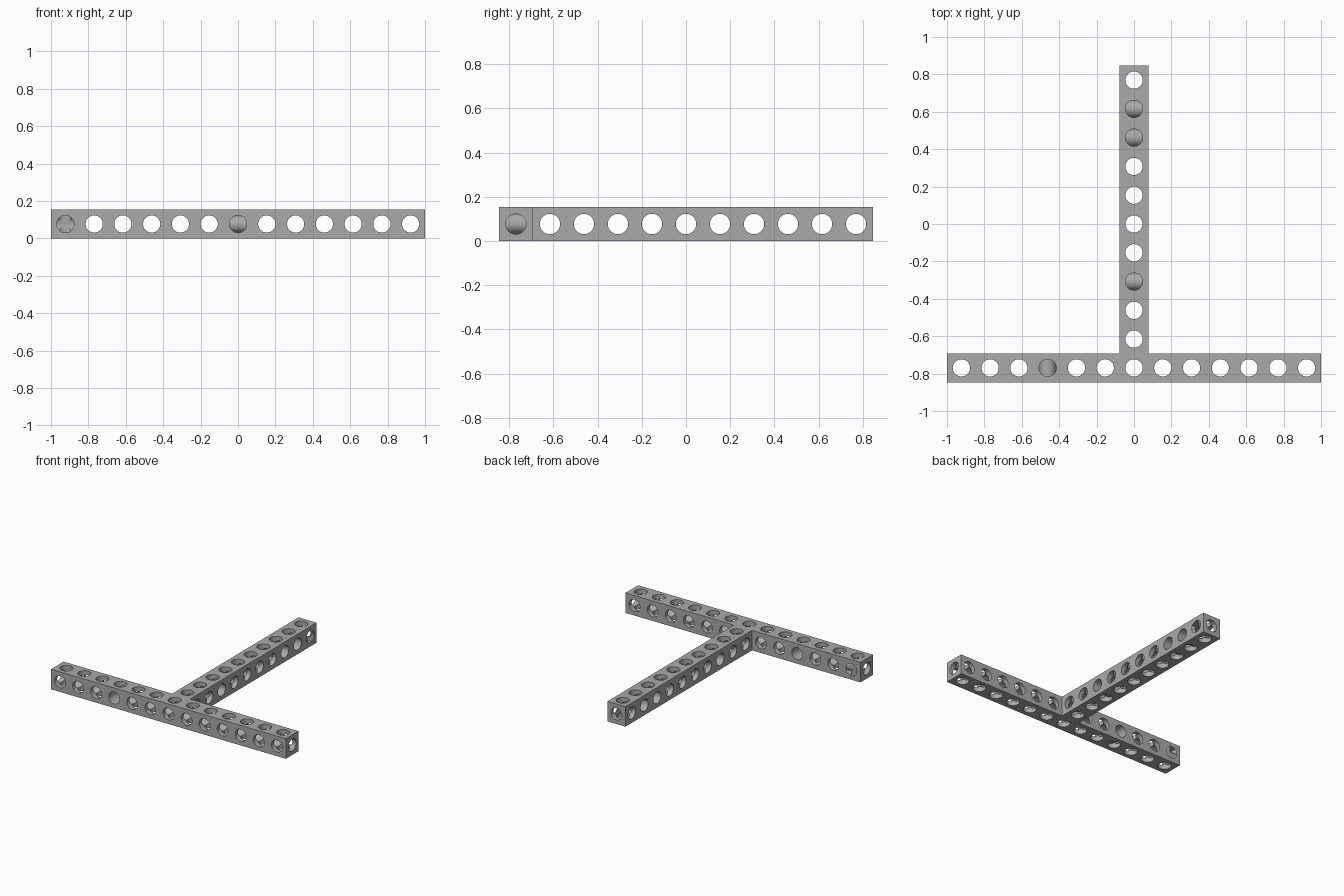
import bpy
import bmesh
from mathutils import Matrix, Vector

cube = bpy.data.objects.get("Cube")
if cube:
    bpy.data.objects.remove(cube, do_unlink=True)

BAR_CELLS, DEPTH_CELLS = 13, 11
CELL = 2 / BAR_CELLS
HALF = CELL / 2
RADIUS = 0.3 * CELL
Y_END = DEPTH_CELLS * HALF
BAR_Y = -Y_END + HALF          # centre line of the cross bar
AXIS_ROT = {"X": Matrix.Rotation(1.5707963, 4, "Y"),
            "Y": Matrix.Rotation(1.5707963, 4, "X"),
            "Z": Matrix.Identity(4)}

grey = bpy.data.materials.new("grey")
grey.use_nodes = True
colour = (0.4, 0.4, 0.4, 1)
grey.diffuse_color = colour
grey.node_tree.nodes["Principled BSDF"].inputs["Base Color"].default_value = colour


def make_object(name, bm):
    mesh = bpy.data.meshes.new(name)
    bmesh.ops.recalc_face_normals(bm, faces=bm.faces)
    bm.to_mesh(mesh)
    bm.free()
    mesh.materials.append(grey)
    obj = bpy.data.objects.new(name, mesh)
    bpy.context.collection.objects.link(obj)
    return obj


def drill(target, axis, centres, length):
    """Cut a row of round holes, all along one axis."""
    bm = bmesh.new()
    for centre in centres:
        bmesh.ops.create_cone(bm, cap_ends=True, segments=32, radius1=RADIUS,
                              radius2=RADIUS, depth=length,
                              matrix=Matrix.Translation(centre) @ AXIS_ROT[axis])
    cutter = make_object("hole_cutter", bm)
    cutter.hide_render = True
    mod = target.modifiers.new("holes", "BOOLEAN")
    mod.operation, mod.solver, mod.object = "DIFFERENCE", "EXACT", cutter
    bpy.ops.object.modifier_apply(modifier=mod.name)
    bpy.data.objects.remove(cutter, do_unlink=True)


# T-shaped solid beam
bm = bmesh.new()
right = [(HALF, Y_END), (HALF, BAR_Y + HALF), (1, BAR_Y + HALF), (1, -Y_END)]
outline = right + [(-x, y) for x, y in reversed(right)]
base = bm.faces.new([bm.verts.new((x, y, 0)) for x, y in outline])
top = bmesh.ops.extrude_face_region(bm, geom=[base])["geom"]
bmesh.ops.translate(bm, vec=(0, 0, CELL),
                    verts=[v for v in top if isinstance(v, bmesh.types.BMVert)])
beam = make_object("t_beam", bm)
bpy.context.view_layer.objects.active = beam
beam.select_set(True)

# Hole positions, one per cell
bar = [Vector(((i - BAR_CELLS // 2) * CELL, BAR_Y, HALF)) for i in range(BAR_CELLS)]
stem = [Vector((0, BAR_Y + i * CELL, HALF)) for i in range(1, DEPTH_CELLS)]
middle = Vector((0, BAR_Y, HALF))

# Long bores, then vertical and sideways holes
drill(beam, "X", [middle], 3)
drill(beam, "Y", [Vector((0, 0, HALF))], 3)
drill(beam, "Z", bar + stem, CELL * 2)
drill(beam, "Y", [p for p in bar if abs(p.x) > HALF], CELL * 2)
drill(beam, "X", stem, CELL * 2)

bpy.ops.object.shade_smooth_by_angle(angle=0.5)
